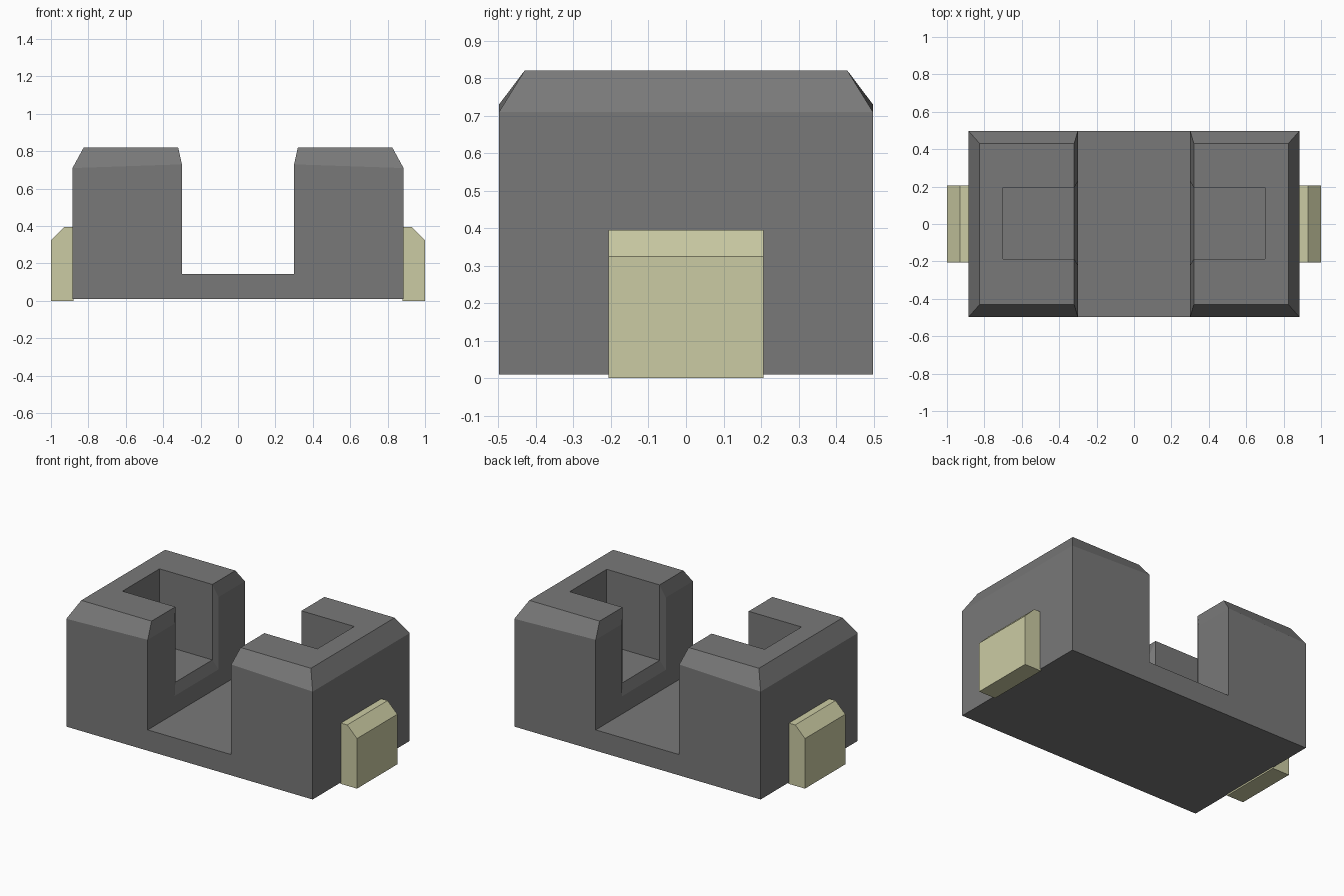
import bpy, bmesh, math

if "Cube" in bpy.data.objects:
    bpy.data.objects.remove(bpy.data.objects["Cube"], do_unlink=True)


def material(name, rgb):
    mat = bpy.data.materials.new(name)
    mat.use_nodes = True
    mat.diffuse_color = (*rgb, 1)
    mat.node_tree.nodes["Principled BSDF"].inputs["Base Color"].default_value = (*rgb, 1)
    return mat


def loft(name, sections, mat):
    """Join rings of points that all have the same count, and cap both ends."""
    bm = bmesh.new()
    rings = [[bm.verts.new(p) for p in ring] for ring in sections]
    n = len(rings[0])
    for a, b in zip(rings, rings[1:]):
        for i in range(n):
            j = (i + 1) % n
            bm.faces.new((a[i], a[j], b[j], b[i]))
    bm.faces.new(rings[0][::-1])
    bm.faces.new(rings[-1])
    bmesh.ops.remove_doubles(bm, verts=bm.verts, dist=0.0005)
    bmesh.ops.recalc_face_normals(bm, faces=bm.faces)
    mesh = bpy.data.meshes.new(name)
    bm.to_mesh(mesh)
    bm.free()
    mesh.materials.append(mat)
    obj = bpy.data.objects.new(name, mesh)
    bpy.context.collection.objects.link(obj)
    return obj


gray = material("dark gray", (0.19, 0.19, 0.19))
tan = material("pale khaki", (0.60, 0.60, 0.37))

# U-shaped body; the end sections drop the tower tops to make the end chamfers
OUT, IN, BASE, FLOOR = 0.885, 0.3, 0.01, 0.145
LOW_OUT, LOW_IN, TOP = 0.71, 0.73, 0.82


def body_section(y, full):
    outer_top = (0.825, TOP) if full else (OUT, LOW_OUT)
    inner_top = (0.32, TOP) if full else (IN, LOW_IN)
    half = [(OUT, BASE), (OUT, LOW_OUT), outer_top, inner_top, (IN, LOW_IN), (IN, FLOOR)]
    ring = half + [(-x, z) for x, z in reversed(half)]
    return [(x, y, z) for x, z in ring]


body = loft("body", [body_section(-0.498, False), body_section(-0.43, True),
                     body_section(0.43, True), body_section(0.498, False)], gray)

# Pockets in the towers, flared where they open into the middle channel
for side, label in ((1, "left"), (-1, "right")):
    rings = []
    for x, w, z in ((0.70, 0.19, 0.33), (0.32, 0.19, 0.33), (0.28, 0.26, 0.19)):
        rings.append([(side * x, y + 0.004, h)
                      for y, h in ((-w, z), (w, z), (w, 1), (-w, 1))])
    cutter = loft(label + "_pocket_cutter", rings, gray)
    cutter.hide_render = True
    mod = body.modifiers.new(label + "_pocket", 'BOOLEAN')
    mod.operation = 'DIFFERENCE'
    mod.solver = 'EXACT'
    mod.object = cutter
    bpy.context.view_layer.objects.active = body
    bpy.ops.object.modifier_apply(modifier=mod.name)
    bpy.data.objects.remove(cutter, do_unlink=True)

# Side pads with a sloped outer top edge
pad_profile = [(0.88, 0), (1, 0), (1, 0.325), (0.93, 0.395), (0.88, 0.395)]
for side, label in ((1, "left"), (-1, "right")):
    loft(label + "_side_pad",
         [[(side * x, y, z) for x, z in pad_profile] for y in (-0.207, 0.207)], tan)
